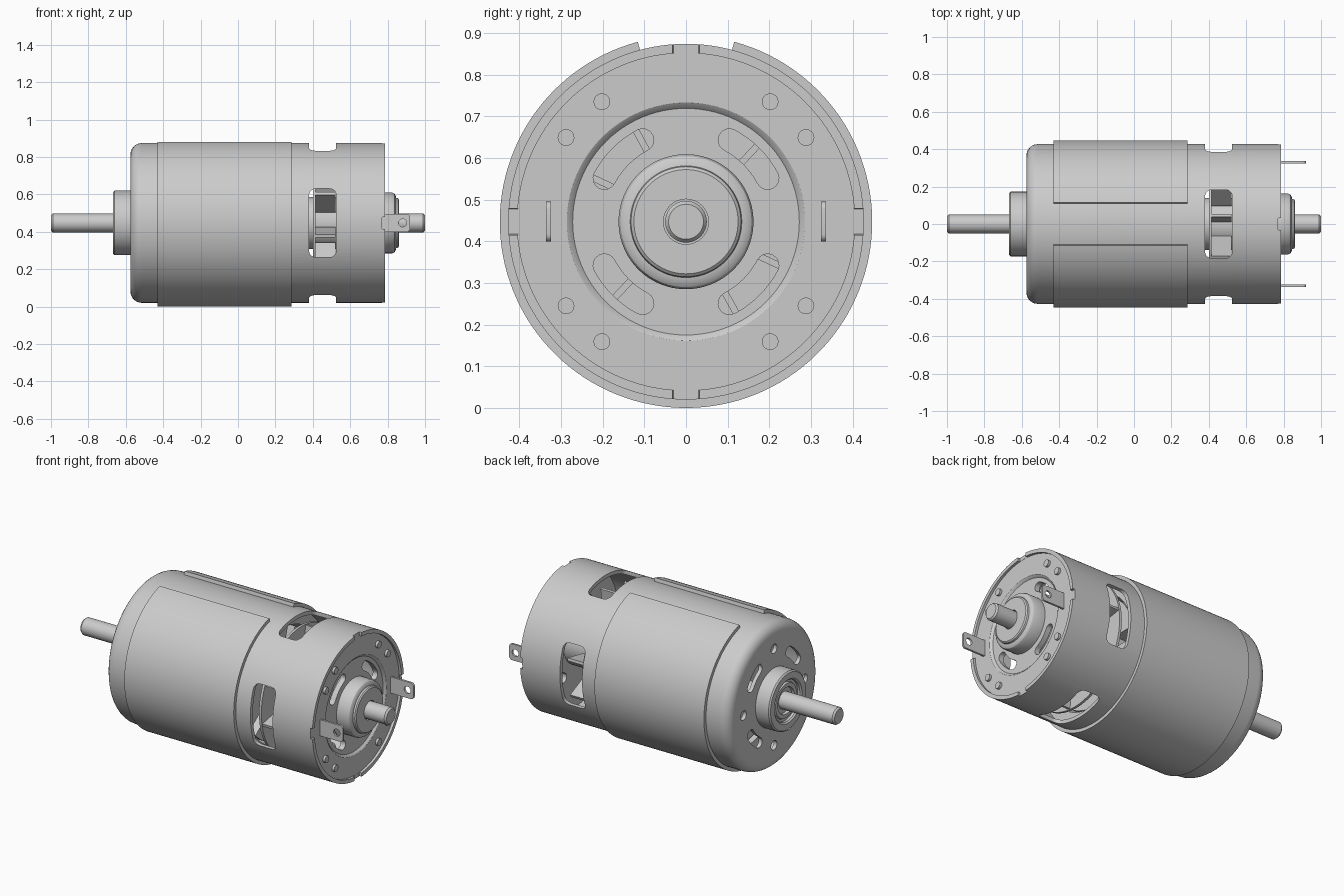
import bpy, bmesh
from math import sin, cos, pi, radians
from mathutils import Vector

if "Cube" in bpy.data.objects:
    bpy.data.objects.remove(bpy.data.objects["Cube"])

C = 0.447  # height of the motor axis


def pol(x, r, a):
    return Vector((x, r * cos(a), C + r * sin(a)))


def finish(bm, name):
    bmesh.ops.remove_doubles(bm, verts=bm.verts, dist=1e-5)
    bmesh.ops.recalc_face_normals(bm, faces=bm.faces)
    me = bpy.data.meshes.new(name)
    bm.to_mesh(me)
    bm.free()
    ob = bpy.data.objects.new(name, me)
    bpy.context.collection.objects.link(ob)
    return ob


def activate(ob):
    bpy.ops.object.select_all(action='DESELECT')
    ob.select_set(True)
    bpy.context.view_layer.objects.active = ob


def smooth(ob):
    activate(ob)
    bpy.ops.object.shade_smooth_by_angle(angle=radians(30))


def lathe(name, prof, n=96, a0=0.0, a1=2 * pi, y=0.0):
    """Sweep a closed (x, radius) profile about the motor axis."""
    bm = bmesh.new()
    full = abs(a1 - a0 - 2 * pi) < 1e-6
    rings = [[bm.verts.new(pol(x, r, a0 + (a1 - a0) * i / n)) for x, r in prof]
             for i in range(n if full else n + 1)]
    m = len(prof)
    for i in range(n):
        p, q = rings[i], rings[(i + 1) % len(rings)]
        for j in range(m):
            k = (j + 1) % m
            if prof[j][1] + prof[k][1] > 0:
                bm.faces.new((p[j], p[k], q[k], q[j]))
    if not full:
        bm.faces.new(rings[0])
        bm.faces.new(rings[-1])
    return finish(bm, name)


def prism(bm, a, b):
    va, vb = [bm.verts.new(p) for p in a], [bm.verts.new(p) for p in b]
    bm.faces.new(va)
    bm.faces.new(vb)
    for i in range(len(a)):
        j = (i + 1) % len(a)
        bm.faces.new((va[i], va[j], vb[j], vb[i]))


def round_rect(u0, u1, v0, v1, r, seg=5):
    pts = []
    for k, (u, v) in enumerate([(u1 - r, v1 - r), (u0 + r, v1 - r), (u0 + r, v0 + r), (u1 - r, v0 + r)]):
        for s in range(seg + 1):
            t = (k + s / seg) * pi / 2
            pts.append((u + r * cos(t), v + r * sin(t)))
    return pts


def slot(rm, w, mid, half, n=8):
    """Curved slot outline with round ends, in the y-z plane."""
    a0, a1, out = mid - half, mid + half, []
    for i in range(n + 1):
        out.append(((rm + w) * cos(a0 + (a1 - a0) * i / n), (rm + w) * sin(a0 + (a1 - a0) * i / n)))
    for i in range(1, n):
        t = a1 + pi * i / n
        out.append((rm * cos(a1) + w * cos(t), rm * sin(a1) + w * sin(t)))
    for i in range(n + 1):
        a = a1 + (a0 - a1) * i / n
        out.append(((rm - w) * cos(a), (rm - w) * sin(a)))
    for i in range(1, n):
        t = a0 + pi + pi * i / n
        out.append((rm * cos(a0) + w * cos(t), rm * sin(a0) + w * sin(t)))
    return out


def circle(y, z, r, n=20):
    return [(y + r * cos(2 * pi * i / n), z + r * sin(2 * pi * i / n)) for i in range(n)]


def along_x(bm, pts, x0, x1):
    prism(bm, [(x0, y, C + z) for y, z in pts], [(x1, y, C + z) for y, z in pts])


def radial(bm, pts, a, r0, r1):
    """Extrude an (x, tangent) outline outward at angle a."""
    d, t = Vector((0, cos(a), sin(a))), Vector((0, -sin(a), cos(a)))
    o = Vector((0, 0, C))
    prism(bm, *[[o + Vector((x, 0, 0)) + t * v + d * r for x, v in pts] for r in (r0, r1)])


def cut(ob, bm):
    cutter = finish(bm, "cutter")
    cutter.hide_render = True
    m = ob.modifiers.new("cut", 'BOOLEAN')
    m.operation, m.solver, m.object = 'DIFFERENCE', 'EXACT', cutter
    activate(ob)
    bpy.ops.object.modifier_apply(modifier=m.name)
    bpy.data.objects.remove(cutter)


# Can: thin shell with a rounded closed end, side windows, rim notches, end vents
arc = [(-0.515 - 0.06 * sin(i * pi / 12), 0.367 + 0.06 * cos(i * pi / 12)) for i in range(7)]
can = lathe("can", [(0.785, 0.427)] + arc + [(-0.575, 0.1), (-0.553, 0.1), (-0.553, 0.365),
                                             (-0.51, 0.405), (0.785, 0.405)], 128)
bm = bmesh.new()
for k in range(4):
    a = k * pi / 2
    radial(bm, round_rect(0.38, 0.525, -0.183, 0.183, 0.035), a, 0.33, 0.5)
    radial(bm, round_rect(0.771, 0.83, -0.032, 0.032, 0.002, 1), a, 0.39, 0.5)
    along_x(bm, circle(0.285 * cos(a), 0.285 * sin(a), 0.027), -0.62, -0.53)
    along_x(bm, slot(0.258, 0.03, a + pi / 4, radians(12)), -0.62, -0.53)
cut(can, bm)

# Flux sleeve wrapped round the can, open at the top
g = radians(15)
sleeve = lathe("flux_sleeve", [(-0.43, 0.425), (-0.43, 0.447), (0.285, 0.447), (0.285, 0.425)],
               120, pi / 2 + g, 2.5 * pi - g)

# Front bearing boss and bearing
boss = lathe("bearing_boss", [(-0.56, 0.1725), (-0.66, 0.1725), (-0.668, 0.165), (-0.668, 0.128),
                              (-0.66, 0.12), (-0.645, 0.12), (-0.645, 0.105), (-0.655, 0.1),
                              (-0.655, 0.078), (-0.64, 0.074), (-0.64, 0.05), (-0.56, 0.05)])

# Rear end cap with recessed ring, stepped bearing housing and curved vents
cap = lathe("end_cap", [(0.725, 0.406), (0.77, 0.406), (0.77, 0.286), (0.766, 0.28), (0.757, 0.272),
                        (0.757, 0.162), (0.825, 0.162), (0.836, 0.157), (0.843, 0.147), (0.845, 0.134),
                        (0.855, 0.132), (0.861, 0.125), (0.861, 0.054), (0.83, 0.054),
                        (0.83, 0.045), (0.725, 0.045)])
bm = bmesh.new()
for k in range(4):
    along_x(bm, slot(0.222, 0.027, pi / 4 + k * pi / 2, radians(17)), 0.69, 0.8)
cut(cap, bm)

# Rivet studs on the cap
bm = bmesh.new()
for sy in (-1, 1):
    for sz in (-1, 1):
        for y, z in ((0.202, 0.288), (0.288, 0.202)):
            along_x(bm, circle(sy * y, sz * z, 0.02), 0.76, 0.784)
studs = finish(bm, "cap_studs")

# Terminal tabs with an eyelet hole
terminals = []
for side, nm in ((-1, "terminal_front"), (1, "terminal_back")):
    bm = bmesh.new()
    y = side * 0.33
    pts = round_rect(0.74, 0.92, -0.048, 0.048, 0.018)
    prism(bm, [(x, y - 0.006, C + z) for x, z in pts], [(x, y + 0.006, C + z) for x, z in pts])
    tab = finish(bm, nm)
    bm = bmesh.new()
    pts = circle(0.88, 0, 0.021)
    prism(bm, [(x, y - 0.03, C + z) for x, z in pts], [(x, y + 0.03, C + z) for x, z in pts])
    cut(tab, bm)
    terminals.append(tab)

# Shaft
shaft = lathe("shaft", [(-1, 0), (-1, 0.042), (-0.99, 0.05), (0.99, 0.05), (1, 0.042), (1, 0)], 48)

# Armature core with pole slots, and commutator
core = lathe("armature_core", [(-0.38, 0.04), (-0.38, 0.32), (0.28, 0.32), (0.28, 0.04)], 80)
bm = bmesh.new()
for k in range(5):
    radial(bm, [(-0.5, -0.035), (0.5, -0.035), (0.5, 0.035), (-0.5, 0.035)], k * 2 * pi / 5, 0.17, 0.4)
cut(core, bm)
commutator = lathe("commutator", [(0.28, 0.04), (0.28, 0.14), (0.7, 0.14), (0.7, 0.04)], 48)

# Magnets: two curved shells inside the can
magnets = [lathe(nm, [(-0.4, 0.335), (-0.4, 0.406), (0.3, 0.406), (0.3, 0.335)], 40, a, a + radians(140))
           for nm, a in (("magnet_upper", radians(20)), ("magnet_lower", radians(200)))]

# Cooling fan behind the windows
fan = lathe("fan_disc", [(0.4, 0.05), (0.4, 0.375), (0.415, 0.375), (0.415, 0.05)], 64)
bm = bmesh.new()
for k in range(10):
    radial(bm, [(0.41, -0.008), (0.52, -0.008), (0.52, 0.008), (0.41, 0.008)],
           (k + 0.3) * 2 * pi / 10, 0.15, 0.37)
blades = finish(bm, "fan_blades")

for ob in [can, sleeve, boss, cap, studs, shaft, core, commutator, fan, blades] + terminals + magnets:
    smooth(ob)
